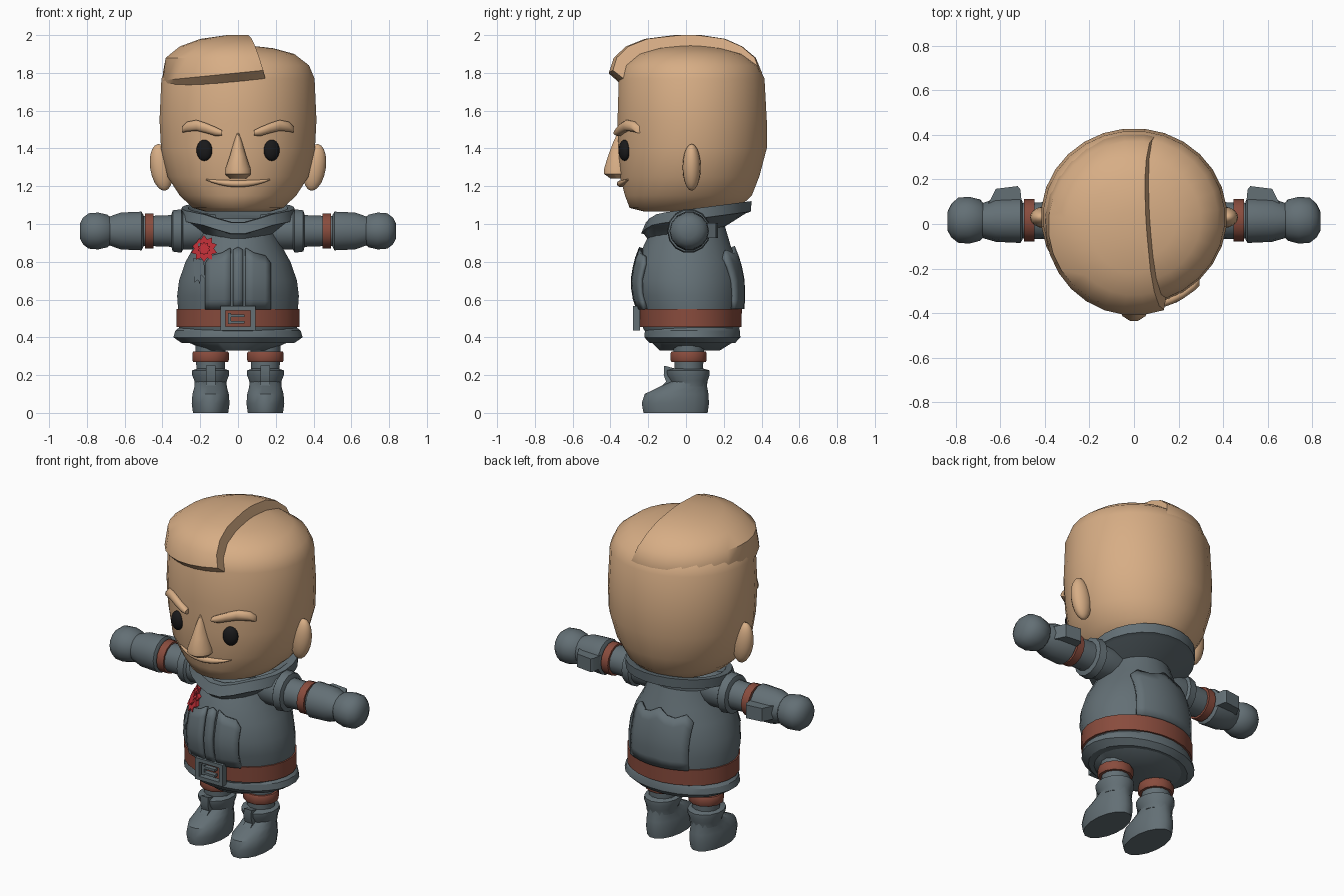
import bpy, bmesh, math
from mathutils import Vector

if "Cube" in bpy.data.objects:
    bpy.data.objects.remove(bpy.data.objects["Cube"])


def material(name, rgb):
    m = bpy.data.materials.new(name)
    m.use_nodes = True
    m.diffuse_color = (*rgb, 1)
    m.node_tree.nodes["Principled BSDF"].inputs["Base Color"].default_value = (*rgb, 1)
    return m


SKIN = material("skin", (0.68, 0.42, 0.235))
GREY = material("slate grey cloth", (0.125, 0.16, 0.178))
BROWN = material("red brown leather", (0.25, 0.072, 0.047))
RED = material("rosette red", (0.55, 0.03, 0.04))
BLACK = material("eye black", (0.01, 0.01, 0.011))


def finish(name, bm, mat, angle=38):
    bmesh.ops.recalc_face_normals(bm, faces=bm.faces)
    me = bpy.data.meshes.new(name)
    bm.to_mesh(me)
    bm.free()
    me.materials.append(mat)
    for p in me.polygons:
        p.use_smooth = True
    me.set_sharp_from_angle(angle=math.radians(angle))
    ob = bpy.data.objects.new(name, me)
    bpy.context.collection.objects.link(ob)
    return ob


def loft_mesh(rings, n, fn=None):
    """Stack oval rings (height, half width, y front, y back)."""
    bm = bmesh.new()
    loops = []
    for z, w, f, b in rings:
        loop = []
        for i in range(n):
            a = math.tau * (i + 0.5) / n
            p = Vector((w * math.cos(a), (f + b) / 2 + (b - f) / 2 * math.sin(a), z))
            loop.append(bm.verts.new(fn(p) if fn else p))
        loops.append(loop)
    for lo, hi in zip(loops, loops[1:]):
        for i in range(n):
            j = (i + 1) % n
            bm.faces.new((lo[i], lo[j], hi[j], hi[i]))
    bm.faces.new(loops[0][::-1])
    bm.faces.new(loops[-1])
    return bm


def loft(name, rings, mat, n=16, fn=None, angle=38):
    return finish(name, loft_mesh(rings, n, fn), mat, angle)


def prism(name, outline, depth, mat, fn):
    """Extrude a flat outline; fn places (a, b, depth)."""
    bm = bmesh.new()
    lo, hi = [[bm.verts.new(fn(a, b, d)) for a, b in outline] for d in (0, depth)]
    bm.faces.new(lo)
    bm.faces.new(hi)
    for i in range(len(lo)):
        j = (i + 1) % len(lo)
        bm.faces.new((lo[i], lo[j], hi[j], hi[i]))
    return finish(name, bm, mat)


def box(name, c, s, mat):
    rect = [(-1, -1), (1, -1), (1, 1), (-1, 1)]
    return prism(name, rect, 1, mat, lambda a, b, d: (
        c[0] + a * s[0] / 2, c[1] + (d - 0.5) * s[1], c[2] + b * s[2] / 2))


def ball(name, c, r, mat, turn=0, lean=0):
    bm = bmesh.new()
    bmesh.ops.create_uvsphere(bm, u_segments=16, v_segments=10, radius=1)
    ob = finish(name, bm, mat)
    ob.location, ob.scale, ob.rotation_euler = c, r, (0, lean, turn)
    return ob


def bar(name, path, mat):
    """Sweep an oval along x; path rows are (x, y, z, depth radius, height radius)."""
    bm = bmesh.new()
    loops = [[bm.verts.new((x, y + ry * math.cos(k * math.tau / 10), z + rz * math.sin(k * math.tau / 10)))
              for k in range(10)] for x, y, z, ry, rz in path]
    for a, b in zip(loops, loops[1:]):
        for k in range(10):
            bm.faces.new((a[k], a[k - 1], b[k - 1], b[k]))
    bm.faces.new(loops[0])
    bm.faces.new(loops[-1])
    return finish(name, bm, mat, 50)


def surface_y(rings, x, z, side):
    """Depth of a lofted shape at x, z; side -1 is the front."""
    for lo, hi in zip(rings, rings[1:]):
        if lo[0] <= z <= hi[0]:
            t = (z - lo[0]) / (hi[0] - lo[0])
            _, w, f, b = [p + (q - p) * t for p, q in zip(lo, hi)]
            return (f + b) / 2 + side * (b - f) / 2 * math.sqrt(max(0, 1 - (x / w) ** 2))
    return 0


# Head
HEAD = [(1.065, 0.17, -0.22, 0.2), (1.085, 0.24, -0.3, 0.28), (1.15, 0.31, -0.325, 0.35),
        (1.25, 0.375, -0.352, 0.39), (1.4, 0.41, -0.36, 0.43), (1.55, 0.418, -0.365, 0.43),
        (1.77, 0.408, -0.358, 0.418), (1.84, 0.378, -0.335, 0.385), (1.9, 0.3, -0.26, 0.3),
        (1.93, 0.19, -0.16, 0.19), (1.945, 0.06, -0.04, 0.08)]
loft("head", HEAD, SKIN, 28, angle=60)

# Swept hair, sliced along the parting
HAIR = [(1.73, 0.38, -0.33, 0.39), (1.8, 0.4, -0.41, 0.405), (1.88, 0.385, -0.385, 0.372),
        (1.94, 0.31, -0.32, 0.3), (1.98, 0.2, -0.22, 0.21), (2.0, 0.06, -0.06, 0.08)]
bm = loft_mesh(HAIR, 28, lambda p: p + Vector((0, 0, 0.1 * p.x if p.z < 1.85 and p.y < 0 else 0)))
cut = bmesh.ops.bisect_plane(bm, geom=bm.verts[:] + bm.edges[:] + bm.faces[:], plane_co=(0.085, 0, 1.9),
                             plane_no=(1, 0.06, 0.3), clear_outer=True)
bmesh.ops.holes_fill(bm, edges=[e for e in cut["geom_cut"] if isinstance(e, bmesh.types.BMEdge)])
finish("swept_hair", bm, SKIN)

# Face
loft("nose", [(1.24, 0.045, -0.4, -0.3), (1.265, 0.072, -0.437, -0.28), (1.29, 0.07, -0.437, -0.28),
              (1.36, 0.045, -0.415, -0.3), (1.43, 0.024, -0.388, -0.32), (1.485, 0.006, -0.362, -0.33)], SKIN, 12)
lip = []
for i in range(11):
    x = -0.17 + 0.034 * i
    k = 1 - (x / 0.17) ** 2
    z = 1.235 - 0.022 * k
    lip.append((x, surface_y(HEAD, x, z, -1) - 0.002, z, 0.006 + 0.016 * k, 0.003 + 0.016 * k))
bar("lower_lip", lip, SKIN)
for s, side in ((1, "left"), (-1, "right")):
    ball(side + "_eye", (s * 0.178, -0.325, 1.39), (0.044, 0.03, 0.056), BLACK, s * 0.35)
    ball(side + "_ear", (s * 0.405, 0.03, 1.3), (0.06, 0.048, 0.125), SKIN, 0, s * 0.15)
    brow = [(0.295, 1.5, 0.018), (0.27, 1.515, 0.027), (0.22, 1.522, 0.03), (0.17, 1.508, 0.028),
            (0.12, 1.49, 0.025), (0.085, 1.482, 0.015)]
    bar(side + "_eyebrow", [(s * x, surface_y(HEAD, x, z, -1) - 0.006, z, 0.025, r) for x, z, r in brow], SKIN)

# Coat
COAT = [(0.33, 0.17, -0.14, 0.18), (0.38, 0.28, -0.19, 0.26), (0.45, 0.315, -0.23, 0.285),
        (0.55, 0.32, -0.245, 0.29), (0.62, 0.325, -0.268, 0.295), (0.7, 0.315, -0.275, 0.292),
        (0.8, 0.28, -0.258, 0.272), (0.88, 0.235, -0.228, 0.24), (0.98, 0.19, -0.18, 0.21),
        (1.03, 0.17, -0.14, 0.19)]
loft("coat", COAT, GREY, 24)
loft("coat_hem", [(0.37, 0.3, -0.195, 0.262), (0.4, 0.345, -0.222, 0.29), (0.435, 0.335, -0.22, 0.287),
                  (0.455, 0.31, -0.21, 0.28)], GREY, 24, angle=25)
loft("belt", [(0.455, 0.328, -0.246, 0.296), (0.55, 0.328, -0.252, 0.298)], BROWN, 24)


def collar_tilt(p):
    dip = -0.05 * max(0, 1 - abs(p.x) / 0.2) if p.y < 0 else 0
    return p + Vector((0, 0, 0.13 * (p.y + 0.2) + dip))


loft("collar", [(0.93, 0.19, -0.18, 0.2), (0.99, 0.285, -0.225, 0.32), (0.995, 0.305, -0.24, 0.345),
                (1.05, 0.3, -0.215, 0.35), (1.05, 0.265, -0.18, 0.31), (1.0, 0.2, -0.15, 0.22)],
     GREY, 24, collar_tilt, 30)


def panel(name, tops, bottom, side):
    """Raised cloth panel hugging the coat; tops are (x, top height)."""
    bm = bmesh.new()
    cols = []
    for x, top in tops:
        zs = [bottom + (top - bottom) * k / 6 for k in range(7)]
        cols.append([bm.verts.new((x, surface_y(COAT, x, z, side) + side * 0.008, z)) for z in zs])
    for a, b in zip(cols, cols[1:]):
        for k in range(6):
            bm.faces.new((a[k], b[k], b[k + 1], a[k + 1]))
    ob = finish(name, bm, GREY)
    mod = ob.modifiers.new("thickness", "SOLIDIFY")
    mod.thickness, mod.offset = 0.022, 0


panel("placket", [(-0.026, 0.86), (0, 0.875), (0.026, 0.86)], 0.55, -1)
BACK = [(0, 0.88), (0.05, 0.85), (0.1, 0.84), (0.15, 0.86), (0.19, 0.82)]
panel("back_panel", [(-x, z) for x, z in BACK[:0:-1]] + BACK, 0.55, 1)

# Buckle
for s in (-1, 1):
    box("buckle_side", (s * 0.08, -0.262, 0.5), (0.025, 0.035, 0.13), GREY)
    box("buckle_rail", (0, -0.262, 0.5 + s * 0.054), (0.17, 0.035, 0.022), GREY)
box("buckle_post", (-0.045, -0.26, 0.5), (0.018, 0.028, 0.06), GREY)
for dz in (-0.02, 0.015):
    box("buckle_prong", (-0.005, -0.26, 0.5 + dz), (0.08, 0.028, 0.014), GREY)

# Rosette with ribbon tails
star = [(math.cos(i * math.pi / 10) * r, math.sin(i * math.pi / 10) * r)
        for i in range(20) for r in [0.072 if i % 2 else 0.052]]


def on_chest(a, b, d):
    return (-0.18 + a, surface_y(COAT, -0.18 + a, 0.87 + b, -1) + 0.005 - d, 0.87 + b)


prism("rosette", star, 0.03, RED, on_chest)
prism("rosette_centre", [(0.5 * a, 0.5 * b) for a, b in star], 0.04, RED, on_chest)
prism("ribbon_tails", [(-0.055, -0.05), (0, -0.06), (0.005, -0.16), (-0.015, -0.14), (-0.022, -0.19),
                       (-0.032, -0.165), (-0.05, -0.18)], 0.018, GREY, on_chest)

# Arms and legs
for s, side in ((1, "left"), (-1, "right")):
    panel(side + "_front_panel", [(s * x, z) for x, z in ((0.04, 0.87), (0.08, 0.845), (0.14, 0.83), (0.17, 0.79))],
          0.55, -1)

    def along_arm(p, s=s):
        return Vector((s * p.z, p.y, 0.963 + p.x))

    loft(side + "_shoulder", [(0.12, 0.09, -0.07, 0.1), (0.22, 0.1, -0.085, 0.115), (0.29, 0.1, -0.085, 0.115),
                              (0.3, 0.118, -0.1, 0.13), (0.345, 0.112, -0.095, 0.125), (0.355, 0.08, -0.06, 0.09)],
         GREY, 14, along_arm)
    loft(side + "_sleeve", [(0.33, 0.087, -0.07, 0.1), (0.51, 0.08, -0.065, 0.095)], GREY, 14, along_arm)
    loft(side + "_arm_band", [(0.447, 0.094, -0.078, 0.112), (0.493, 0.094, -0.078, 0.112)], BROWN, 14, along_arm)
    loft(side + "_glove_cuff", [(0.5, 0.085, -0.07, 0.1), (0.51, 0.105, -0.085, 0.12), (0.62, 0.1, -0.08, 0.115),
                                (0.69, 0.075, -0.06, 0.09)], GREY, 14, along_arm)
    prism(side + "_cuff_flare", [(0.5, 0.06), (0.51, 0.155), (0.522, 0.17), (0.62, 0.158), (0.67, 0.06)], 0.08,
          GREY, lambda a, b, d, s=s: (s * a, b, 0.925 + d))
    loft(side + "_hand", [(0.665, 0.065, -0.05, 0.08), (0.69, 0.088, -0.075, 0.11), (0.74, 0.1, -0.088, 0.122),
                          (0.79, 0.096, -0.084, 0.118), (0.82, 0.073, -0.06, 0.09), (0.837, 0.04, -0.03, 0.055)],
         GREY, 14, along_arm)

    def on_leg(p, s=s):
        return Vector((s * 0.145 + p.x, p.y, p.z))

    loft(side + "_leg", [(0.18, 0.075, -0.06, 0.09), (0.28, 0.08, -0.065, 0.095), (0.4, 0.085, -0.072, 0.1)],
         GREY, 12, on_leg)
    loft(side + "_knee_band", [(0.27, 0.095, -0.08, 0.108), (0.28, 0.1, -0.085, 0.113), (0.315, 0.1, -0.085, 0.113),
                               (0.325, 0.095, -0.08, 0.108)], BROWN, 12, on_leg)
    loft(side + "_boot", [(0, 0.095, -0.228, 0.118), (0.05, 0.102, -0.238, 0.125), (0.1, 0.098, -0.222, 0.122),
                          (0.135, 0.088, -0.15, 0.115), (0.165, 0.085, -0.085, 0.112)], GREY, 16, on_leg)
    loft(side + "_boot_shaft", [(0.14, 0.085, -0.075, 0.11), (0.17, 0.088, -0.085, 0.115),
                                (0.2, 0.1, -0.105, 0.125), (0.225, 0.1, -0.108, 0.125), (0.235, 0.07, -0.07, 0.09)],
         GREY, 14, on_leg)
    prism(side + "_boot_tongue", [(-0.06, 0.1), (-0.15, 0.12), (-0.105, 0.165), (-0.118, 0.2), (-0.115, 0.25),
                                  (-0.06, 0.235)], 0.05, GREY, lambda a, b, d, s=s: (s * 0.145 - 0.025 + d, a, b))
